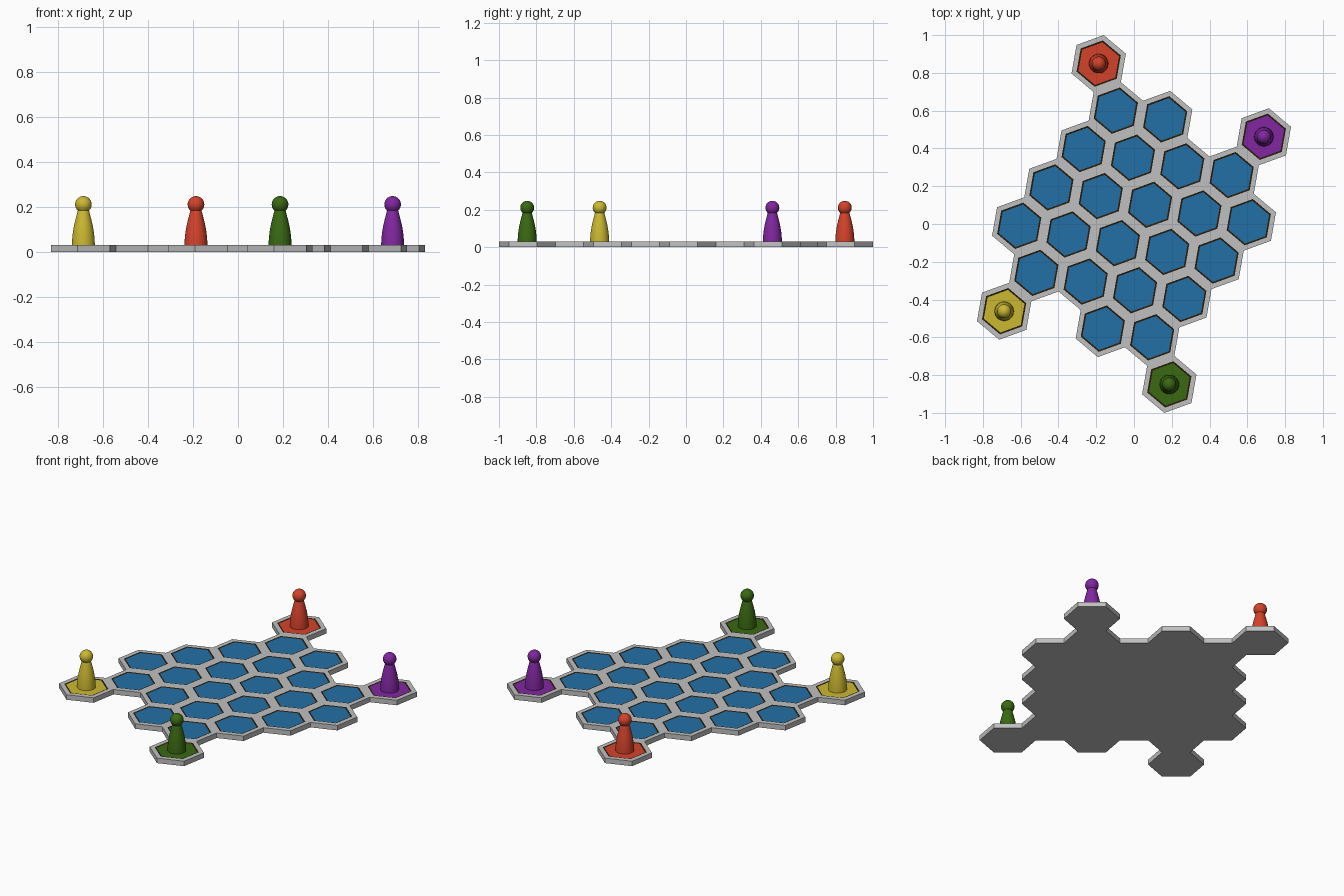
import bpy, bmesh, math
from mathutils import Vector

if "Cube" in bpy.data.objects:
    bpy.data.objects.remove(bpy.data.objects["Cube"])

S = 0.2652                 # distance between cell centres
R = S / math.sqrt(3)       # cell corner radius
H = 0.03                   # board thickness
DROP = 0.002               # slight recess of the tiles


def polar(r, deg):
    return Vector((r * math.cos(math.radians(deg)), r * math.sin(math.radians(deg)), 0))


def material(name, rgb):
    m = bpy.data.materials.new(name)
    m.diffuse_color = (*rgb, 1)
    m.use_nodes = True
    m.node_tree.nodes["Principled BSDF"].inputs["Base Color"].default_value = m.diffuse_color
    return m


mats = [material("grey", (0.53, 0.53, 0.53)),
        material("dark brown", (0.02, 0.012, 0.004)),
        material("blue", (0.016, 0.16, 0.38)),
        material("red", (0.66, 0.055, 0.024)),
        material("purple", (0.22, 0.02, 0.35)),
        material("yellow", (0.60, 0.48, 0.03)),
        material("green", (0.042, 0.14, 0.006))]

# Half the board as (row, column) cells; the other half is its point mirror
A, B = polar(S, -10), polar(S, -130)
half = [(-0.5, i, 2) for i in range(-2, 3)] + [(-1.5, i, 2) for i in range(-2, 2)]
half += [(-2.5, i, 2) for i in (-2, -1)]
cells = [(B * r + A * i, m) for r, i, m in half]
cells += [(-c, m) for c, m in cells]
red, purple = B * -3.5 + A * -3, B * -2.5 + A
homes = [("red", red, 3), ("purple", purple, 4), ("yellow", -purple, 5), ("green", -red, 6)]
cells += [(c, m) for _, c, m in homes]

# Board: hexagon tops and undersides, walls only where there is no neighbour
bm = bmesh.new()
up = Vector((0, 0, H))
tops = []
for c, m in cells:
    ring = [c + polar(R, 20 + 60 * k) for k in range(6)]
    top = bm.faces.new([bm.verts.new(p + up) for p in ring])
    top.material_index = m
    tops.append(top)
    bm.faces.new([bm.verts.new(p) for p in reversed(ring)])
    for k in range(6):
        neighbour = c + polar(S, 50 + 60 * k)
        if all((neighbour - o).length > 0.01 for o, _ in cells):
            p, q = ring[k], ring[(k + 1) % 6]
            bm.faces.new([bm.verts.new(v) for v in (p, q, q + up, p + up)])
bmesh.ops.remove_doubles(bm, verts=bm.verts, dist=0.001)
# Grey border, then dark outline around each coloured tile
for index, width, depth in ((0, 0.0285, 0), (1, 0.010, -DROP)):
    rim = bmesh.ops.inset_individual(bm, faces=tops, thickness=width, depth=depth)
    for f in rim["faces"]:
        f.material_index = index
mesh = bpy.data.meshes.new("board")
bm.to_mesh(mesh)
bm.free()
for m in mats:
    mesh.materials.append(m)
bpy.context.collection.objects.link(bpy.data.objects.new("board", mesh))

# Pawns: turned profile of a tapered body with a round head
base, head_z, head_r = H - DROP, 0.211, 0.037
profile = [(0, base), (0.051, base), (0.050, 0.055), (0.047, 0.085), (0.042, 0.115),
           (0.035, 0.145), (0.029, 0.168), (0.025, 0.183)]
for k in range(13):
    a = math.radians(-48 + 138 * k / 12)
    profile.append((max(0, head_r * math.cos(a)) if k < 12 else 0, head_z + head_r * math.sin(a)))


def pawn(name, pos, mat):
    bm = bmesh.new()
    vs = [bm.verts.new((r, 0, z)) for r, z in profile]
    es = [bm.edges.new(e) for e in zip(vs, vs[1:])]
    bmesh.ops.spin(bm, geom=vs + es, cent=(0, 0, 0), axis=(0, 0, 1),
                   angle=math.tau, steps=32, use_duplicate=False)
    bmesh.ops.remove_doubles(bm, verts=bm.verts, dist=0.0002)
    bmesh.ops.recalc_face_normals(bm, faces=bm.faces)
    me = bpy.data.meshes.new(name)
    bm.to_mesh(me)
    bm.free()
    me.materials.append(mat)
    ob = bpy.data.objects.new(name, me)
    ob.location = pos
    bpy.context.collection.objects.link(ob)
    bpy.ops.object.select_all(action='DESELECT')
    ob.select_set(True)
    bpy.context.view_layer.objects.active = ob
    bpy.ops.object.shade_smooth_by_angle(angle=math.radians(40))


for name, pos, m in homes:
    pawn(name + "_pawn", pos, mats[m])
